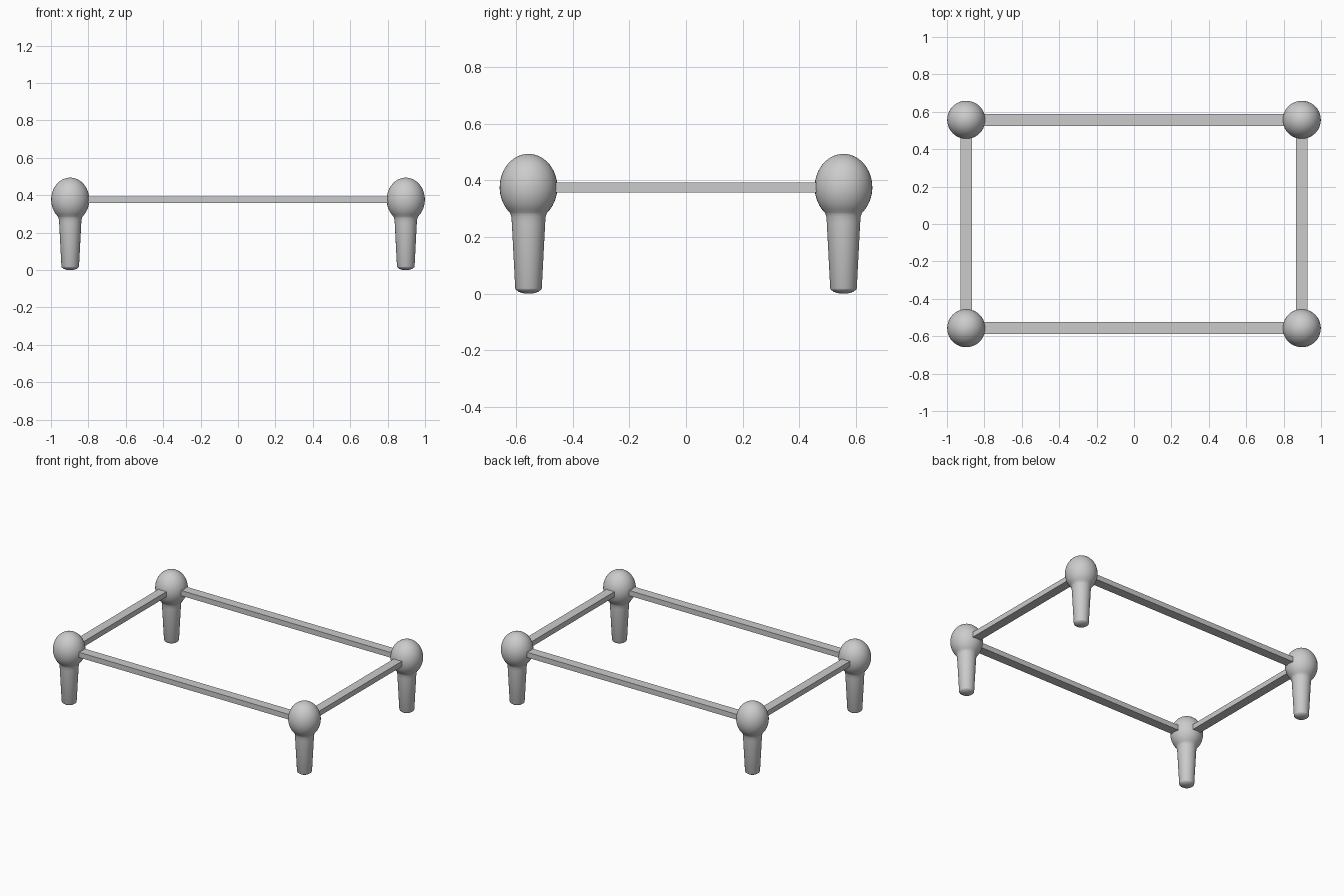
import bpy, math

if "Cube" in bpy.data.objects:
    bpy.data.objects.remove(bpy.data.objects["Cube"])

LX, LY = 0.897, 0.557      # leg centres
RZ, RH = 0.375, 0.036      # rail height and thickness
BALL_R, BALL_H, BALL_Z = 0.102, 0.118, 0.376


def leg_profile():
    # slightly domed foot, tapered shaft, flared neck
    pts = [(0, 0), (0.018, 0.001), (0.034, 0.006), (0.045, 0.014), (0.047, 0.018),
           (0.059, 0.25), (0.061, 0.272), (0.064, 0.282)]
    # egg-shaped ball on top
    start, n = -0.86, 18
    for i in range(n + 1):
        a = start + (math.pi / 2 - start) * i / n
        r = 0 if i == n else BALL_R * math.cos(a)
        pts.append((r, BALL_Z + BALL_H * math.sin(a)))
    return pts


def lathe(name, pts, loc, n=40):
    verts, rings, faces = [], [], []
    for r, z in pts:
        k = 1 if r == 0 else n
        rings.append([len(verts) + i for i in range(k)])
        verts += [(r * math.cos(2 * math.pi * i / n), r * math.sin(2 * math.pi * i / n), z)
                  for i in range(k)]
    for a, b in zip(rings, rings[1:]):
        for i in range(n):
            j = (i + 1) % n
            if len(a) == 1:
                faces.append((a[0], b[j], b[i]))
            elif len(b) == 1:
                faces.append((a[i], a[j], b[0]))
            else:
                faces.append((a[i], a[j], b[j], b[i]))
    me = bpy.data.meshes.new(name)
    me.from_pydata(verts, [], faces)
    ob = bpy.data.objects.new(name, me)
    bpy.context.collection.objects.link(ob)
    ob.location = loc
    bpy.ops.object.select_all(action='DESELECT')
    ob.select_set(True)
    bpy.context.view_layer.objects.active = ob
    bpy.ops.object.shade_smooth_by_angle(angle=math.radians(35))
    return ob


def rail(name, loc, size):
    bpy.ops.mesh.primitive_cube_add(size=1, location=loc)
    ob = bpy.context.object
    ob.name = name
    ob.scale = size
    bpy.ops.object.transform_apply(location=False, rotation=False, scale=True)


# four ball-topped legs
for yname, sy in (("front", -1), ("back", 1)):
    for xname, sx in (("left", -1), ("right", 1)):
        lathe(f"{yname}_{xname}_leg", leg_profile(), (sx * LX, sy * LY, 0))

# long rails front and back, short rails at the sides
for name, s in (("front_rail", -1), ("back_rail", 1)):
    rail(name, (0, s * LY, RZ), (2 * LX - 0.08, 0.064, RH))
for name, s in (("left_rail", -1), ("right_rail", 1)):
    rail(name, (s * LX, 0, RZ), (0.062, 2 * LY - 0.08, RH))
